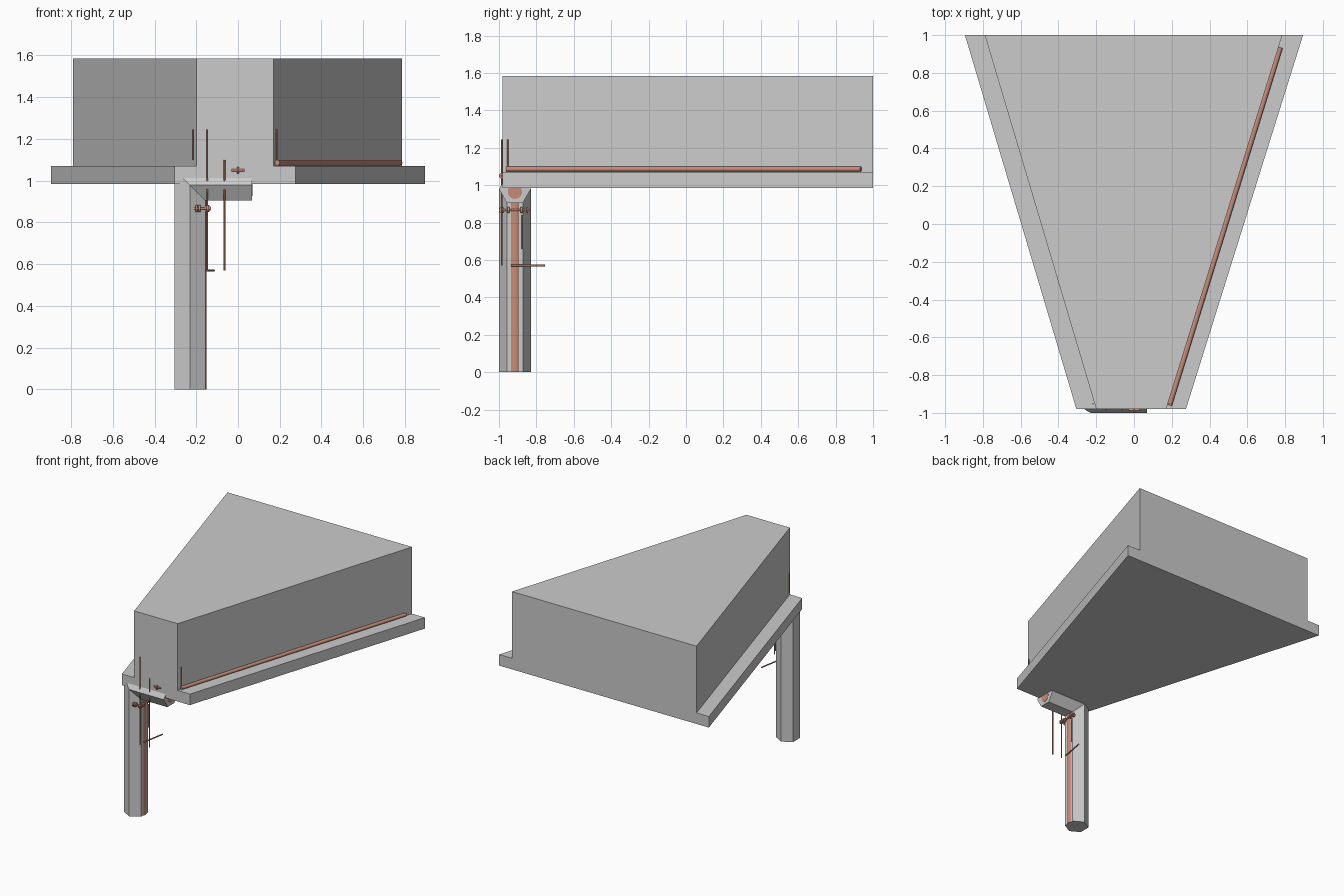
import bpy, bmesh, math
from mathutils import Vector

if "Cube" in bpy.data.objects:
    bpy.data.objects.remove(bpy.data.objects["Cube"])

copper = bpy.data.materials.new("copper")
copper.diffuse_color = (0.55, 0.26, 0.19, 1)
copper.use_nodes = True
copper.node_tree.nodes["Principled BSDF"].inputs["Base Color"].default_value = copper.diffuse_color


def loft(name, rings, mat=None):
    """Skin a list of equal-length rings and cap both ends."""
    bm = bmesh.new()
    vs = [[bm.verts.new(p) for p in r] for r in rings]
    n = len(rings[0])
    for a, b in zip(vs, vs[1:]):
        for i in range(n):
            j = (i + 1) % n
            bm.faces.new((a[i], a[j], b[j], b[i]))
    bm.faces.new(vs[0])
    bm.faces.new(vs[-1])
    bmesh.ops.recalc_face_normals(bm, faces=bm.faces)
    me = bpy.data.meshes.new(name)
    bm.to_mesh(me)
    bm.free()
    ob = bpy.data.objects.new(name, me)
    bpy.context.collection.objects.link(ob)
    if mat:
        me.materials.append(mat)
    return ob


def rod(name, a, b, r, sides=10):
    """Copper cylinder between two points."""
    a, b = Vector(a), Vector(b)
    q = (b - a).to_track_quat('Z', 'Y')
    circ = [q @ Vector((r * math.cos(t), r * math.sin(t), 0))
            for t in (2 * math.pi * i / sides for i in range(sides))]
    ob = loft(name, [[a + c for c in circ], [b + c for c in circ]], copper)
    for p in ob.data.polygons:
        p.use_smooth = len(p.vertices) == 4
    return ob


def wedge(name, fl, fr, bl, br, z0, z1):
    """Tapered block, narrow at the front."""
    plan = [(fl, -0.98), (fr, -0.98), (br, 1.0), (bl, 1.0)]
    return loft(name, [[(x, y, z) for x, y in plan] for z in (z0, z1)])


# Main tapered building and its wider base slab
wedge("base_slab", -0.305, 0.275, -0.895, 0.895, 0.985, 1.07)
wedge("upper_body", -0.20, 0.17, -0.79, 0.785, 1.07, 1.585)

# Hexagonal column mitred into a short horizontal arm
cx, cy, cz, R = -0.23, -0.915, 0.979, 0.085
hexa = [(R * math.cos(math.radians(30 + 60 * k)),
         R * math.sin(math.radians(30 + 60 * k))) for k in range(6)]
loft("hex_elbow_column", [
    [(cx + u, cy + v, 0) for u, v in hexa],
    [(cx + u, cy + v, cz - u) for u, v in hexa],
    [(0.068, cy + v, cz - u) for u, v in hexa]])

# Copper pipes set into the column and arm
rod("column_pipe", (-0.19, cy, -0.0), (-0.19, cy, 0.905), 0.04, 32)
rod("arm_pipe", (-0.1, cy, 0.965), (0.07, cy, 0.965), 0.038, 32)

# Rail along the right wall
rod("side_rail", (0.188, -0.96, 1.086), (0.775, 0.935, 1.086), 0.013, 16)

# Thin upright rods
for name, x, y, z0, z1 in [
        ("left_wall_rod", -0.217, -0.952, 1.10, 1.245),
        ("right_wall_rod", 0.186, -0.952, 1.09, 1.245),
        ("long_front_rod", -0.147, -0.986, 0.57, 1.245),
        ("short_front_rod", -0.065, -0.986, 0.57, 1.10),
        ("column_rod", -0.15, -0.876, 0.66, 0.84)]:
    rod(name, (x, y, z0), (x, y, z1), 0.004, 8)
rod("lever", (-0.147, -0.935, 0.57), (-0.115, -0.755, 0.57), 0.005, 8)


def bolt(name, a, b, stops):
    """Thin bar with short collars at the given fractions."""
    a, b = Vector(a), Vector(b)
    d = (b - a).normalized() * 0.005
    rod(name + "_bar", a, b, 0.006)
    for i, t in enumerate(stops):
        p = a.lerp(b, t)
        rod(f"{name}_collar_{i}", p - d, p + d, 0.016, 12)


# Clamp around the column and small valve on the front
bolt("clamp_front", (-0.217, -0.984, 0.867), (-0.13, -0.984, 0.867), (0.2, 0.38, 0.83))
bolt("clamp_side", (-0.145, -0.992, 0.867), (-0.145, -0.836, 0.867), (0.08, 0.28, 0.72, 0.92))
bolt("front_valve", (-0.03, -0.984, 1.05), (0.03, -0.984, 1.05), (0.5,))
